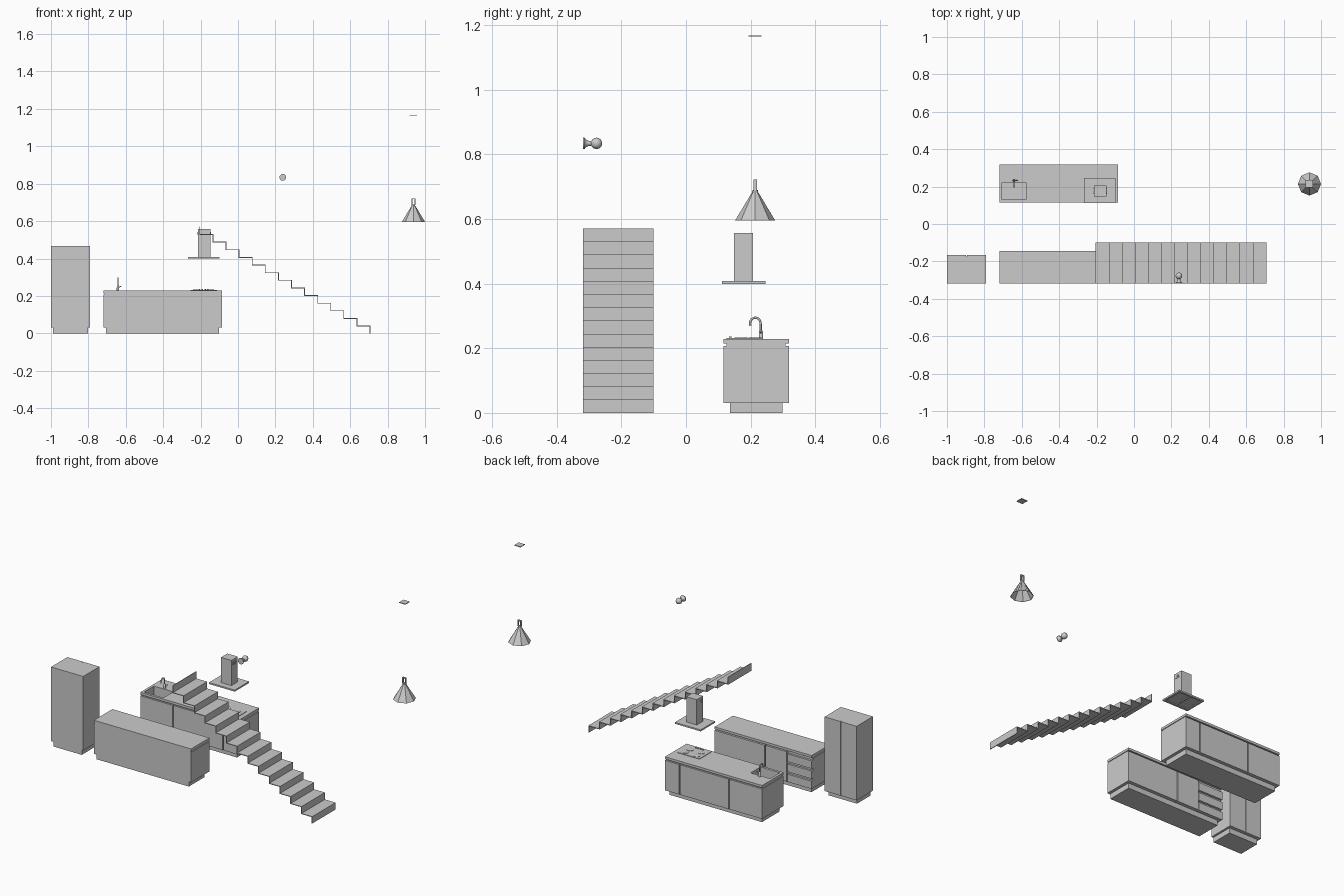
import bpy, bmesh
from math import pi, cos, sin

if "Cube" in bpy.data.objects:
    bpy.data.objects.remove(bpy.data.objects["Cube"])


def mesh_object(name, bm):
    bmesh.ops.recalc_face_normals(bm, faces=bm.faces)
    me = bpy.data.meshes.new(name)
    bm.to_mesh(me)
    bm.free()
    ob = bpy.data.objects.new(name, me)
    bpy.context.collection.objects.link(ob)
    return ob


def box(name, x0, x1, y0, y1, z0, z1):
    bm = bmesh.new()
    bmesh.ops.create_cube(bm, size=1)
    for v in bm.verts:
        v.co = ((x0 + x1) / 2 + v.co.x * (x1 - x0),
                (y0 + y1) / 2 + v.co.y * (y1 - y0),
                (z0 + z1) / 2 + v.co.z * (z1 - z0))
    return mesh_object(name, bm)


def lathe(name, profile, n, loc, smooth=False, rot=(0, 0, 0), closed=False, phase=0):
    """Revolve (radius, height) points around z."""
    bm = bmesh.new()
    rings = [[bm.verts.new((r * cos(phase + 2 * pi * i / n), r * sin(phase + 2 * pi * i / n), z))
              for i in range(n)] for r, z in profile]
    pairs = list(zip(rings, rings[1:])) + ([(rings[-1], rings[0])] if closed else [])
    for a, b in pairs:
        for i in range(n):
            j = (i + 1) % n
            bm.faces.new((a[i], a[j], b[j], b[i]))
    if not closed:
        bm.faces.new(rings[0])
        bm.faces.new(rings[-1])
    ob = mesh_object(name, bm)
    ob.location, ob.rotation_euler = loc, rot
    if smooth:
        select(ob)
        bpy.ops.object.shade_smooth_by_angle(angle=0.7)
    return ob


def select(ob):
    bpy.ops.object.select_all(action='DESELECT')
    ob.select_set(True)
    bpy.context.view_layer.objects.active = ob


def cut(obs, cutter):
    for ob in obs:
        select(ob)
        m = ob.modifiers.new("cut", 'BOOLEAN')
        m.operation, m.solver, m.object = 'DIFFERENCE', 'EXACT', cutter
        bpy.ops.object.modifier_apply(modifier=m.name)
    bpy.data.objects.remove(cutter)


def fronts(name, y0, y1, splits, z0, z1, gap=0.003):
    """Row of door panels between successive x positions."""
    for i, (a, b) in enumerate(zip(splits, splits[1:])):
        box(f"{name}_{i}", a + gap, b - gap, y0, y1, z0, z1)


X0, X1 = -0.72, -0.085
TOP = 0.228

# island: plinth, carcass, worktop, doors on both long sides
iy0, iy1 = 0.116, 0.318
box("island_plinth", X0 + .015, X1 - .017, iy0 + .02, iy1 - .02, 0, .03)
island_body = box("island_body", X0, X1, iy0 + .008, iy1 - .008, .03, .207)
island_neck = box("island_neck", X0 + .004, X1 - .004, iy0 + .01, iy1 - .01, .207, .214)
island_top = box("island_worktop", X0, X1, iy0, iy1, .214, TOP)
modules = [X0 - .003, -0.505, -0.18, X1 + .003]
fronts("island_back_door", iy1 - .008, iy1, modules, .03, .207)
fronts("island_front_door", iy0, iy0 + .008, modules, .03, .207)

# sink basin cut into the island
cut([island_body, island_neck, island_top], box("sink_cutter", -.705, -.578, .13, .222, .16, .3))
lathe("sink_drain", [(.008, 0), (.008, .002)], 16, (-.642, .176, .16))

# faucet with curved spout
cu = bpy.data.curves.new("faucet_spout", 'CURVE')
cu.dimensions = '3D'
cu.bevel_depth, cu.bevel_resolution, cu.use_fill_caps = .0035, 2, True
pts = [(.232, TOP), (.231, .272)] + [
    (.2145 + .0165 * cos(a), .276 + .019 * sin(a)) for a in [pi * k / 8 for k in range(9)]] + [(.199, .27)]
sp = cu.splines.new('POLY')
sp.points.add(len(pts) - 1)
for p, (y, z) in zip(sp.points, pts):
    p.co = (-.642, y, z, 1)
bpy.context.collection.objects.link(bpy.data.objects.new("faucet_spout", cu))
lathe("faucet_base", [(.007, 0), (.006, .025), (.0035, .028)], 12, (-.642, .232, TOP), True)
lathe("faucet_lever", [(.002, 0), (.0025, .018)], 8, (-.639, .232, TOP + .018), True, (0, pi / 2.6, 0))

# cooktop with burners and knobs
box("cooktop_plate", -.255, -.112, .125, .238, TOP, TOP + .003)
for i, (x, y, r) in enumerate([(-.22, .17, .017), (-.148, .17, .02), (-.22, .214, .02), (-.148, .214, .015)]):
    lathe(f"burner_{i}", [(r, 0), (r, .002), (r * .8, .003)], 24, (x, y, TOP + .003), True)
for i in range(4):
    lathe(f"cooktop_knob_{i}", [(.004, 0), (.0035, .006)], 12, (-.206 + .015 * i, .137, TOP + .003), True)

# range hood: plate with recessed underside, chimney with vents
plate = box("hood_plate", -.268, -.1, .112, .246, .399, .408)
for i in range(2):
    x = -.256 + .075 * i
    cut([plate], box("hood_cutter", x, x + .069, .124, .234, .38, .404))
box("hood_chimney", -.215, -.147, .148, .207, .408, .557)
for i, (a, b) in enumerate([(-.2165, -.215), (-.147, -.1455)]):
    for j in range(4):
        y = .16 + .009 * j
        box(f"hood_vent_{i}_{j}", a, b, y, y + .005, .526, .543)

# wall counter: plain back, doors and drawers toward the island
cy0, cy1 = -.317, -.145
box("counter_plinth", X0 + .015, X1 - .017, cy0 + .004, cy1 - .02, 0, .03)
box("counter_body", X0, X1, cy0, cy1 - .012, .03, .207)
box("counter_neck", X0 + .004, X1 - .004, cy0, cy1 - .014, .207, .214)
box("counter_worktop", X0, X1, cy0, cy1, .214, TOP)
fronts("counter_door", cy1 - .012, cy1, [-.56, -.415, X1 + .003], .03, .207)
for k in range(3):
    z = .03 + .06 * k
    fronts(f"counter_drawer_{k}", cy1 - .012, cy1, [X0 - .003, -.56], z, z + .046)

# tall cabinet with two doors
box("cabinet_plinth", -.988, -.802, cy0 + .004, -.185, 0, .03)
box("cabinet_body", -1, -.79, cy0, -.173, .03, .468)
fronts("cabinet_door", -.173, -.165, [-1.002, -.895, -.788], .03, .468, .002)

# folded plate staircase
n, run, rise, t = 13, .07, .0408, .004
upper, lower = [], []
for k in range(n + 1):
    x, z = -.202 + run * k, rise * (n + 1 - k)
    upper += [(x, z), (x, z - rise)]
    lower += [(x - t, z - (t if k else 0)), (x - t, z - rise - (t if k < n else 0))]
bm = bmesh.new()
rows = [[bm.verts.new((x, y, z)) for x, z in line]
        for line, y in ((upper, -.318), (lower, -.318), (lower, -.1), (upper, -.1))]
for a, b in zip(rows, rows[1:] + rows[:1]):
    for i in range(len(upper) - 1):
        bm.faces.new((a[i], a[i + 1], b[i + 1], b[i]))
for i in (0, -1):
    bm.faces.new([r[i] for r in rows])
mesh_object("staircase", bm)

# wall lamp: base rosette and globe, pointing inward along +y
prof = [(.018, 0), (.018, .004), (.012, .008), (.008, .016), (.008, .024)]
lathe("wall_lamp_base", prof, 24, (.24, -.318, .834), True, (-pi / 2, 0, 0))
globe = [(.0175 * sin(a), .041 - .0175 * cos(a)) for a in [pi * (k + .1) / 12.2 for k in range(13)]]
lathe("wall_lamp_globe", globe, 24, (.24, -.318, .834), True, (-pi / 2, 0, 0))

# pendant lamp: eight-sided stepped shade, open below
px, py, slats = .938, .214, 8
for k in range(slats):
    r0 = .062 - .0063 * k
    r1, z = r0 - .0083, .596 + .0105 * k
    lathe(f"pendant_slat_{k}", [(r0, z), (r1, z + .0125), (r1 - .002, z + .0125), (r0 - .002, z)],
          8, (px, py, 0), closed=True)
lathe("pendant_cap", [(.0105, .678), (.008, .69)], 8, (px, py, 0))
for i, x in enumerate((-.011, .006)):
    box(f"pendant_bracket_{i}", px + x, px + x + .005, py - .005, py + .005, .686, .722)
box("pendant_bracket_top", px - .011, px + .011, py - .005, py + .005, .717, .722)
box("pendant_ceiling_plate", px - .02, px + .02, py - .02, py + .02, 1.164, 1.168)
